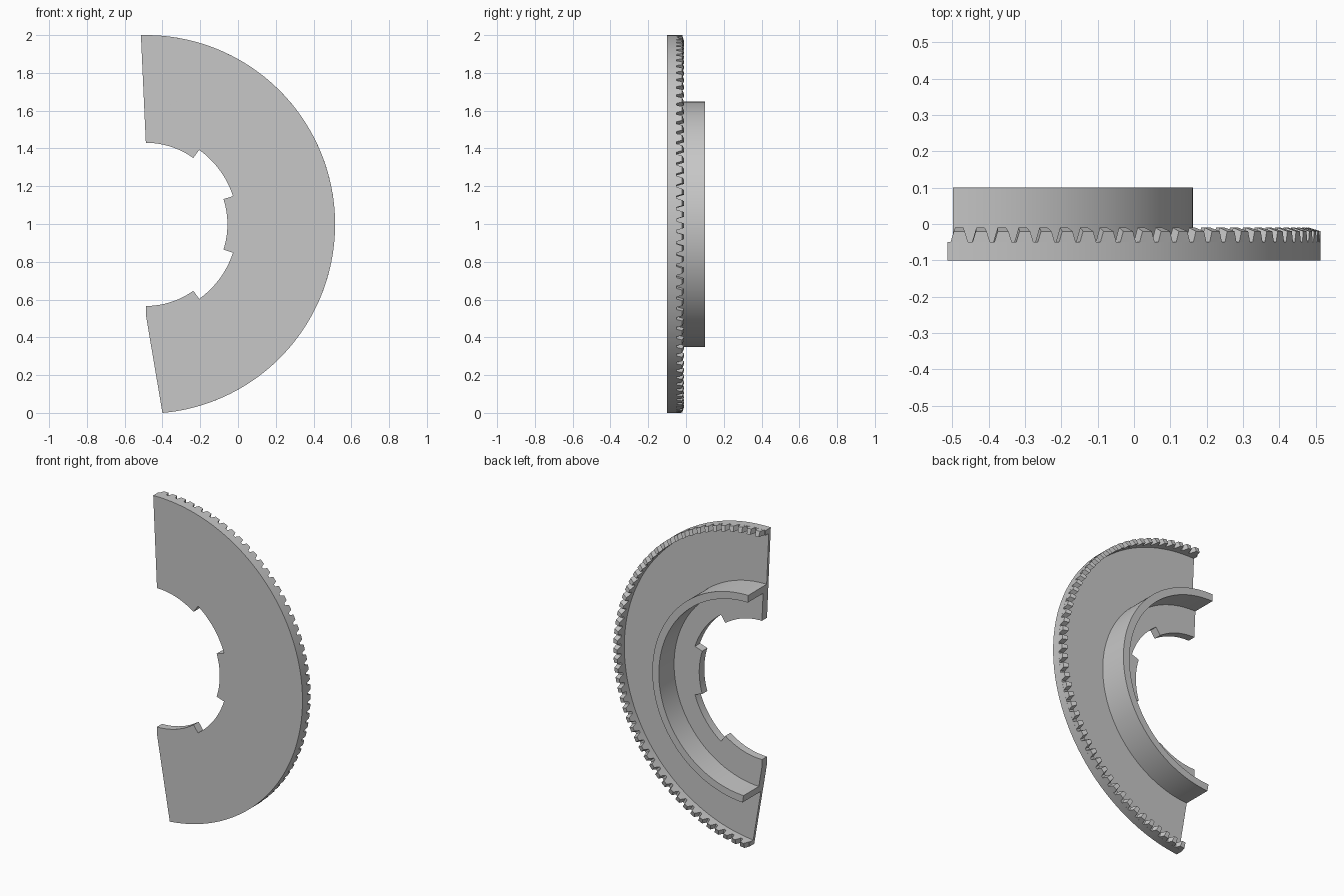
import bpy
import bmesh
import math

if "Cube" in bpy.data.objects:
    bpy.data.objects.remove(bpy.data.objects["Cube"])

CX, CZ = -0.488, 0.998          # centre of all arcs
R_OUT, R_RIM, R_IN, R_NOTCH = 1.002, 0.97, 0.432, 0.485
FRONT, WEB_BACK, RIM_BACK, RING_BACK = -0.1, -0.082, -0.05, 0.1
TIP_IN, TIP_OUT = -0.01, -0.02  # tooth tips slope down towards the outside

grey = bpy.data.materials.new("light_grey")
grey.diffuse_color = (0.57, 0.57, 0.57, 1)
grey.use_nodes = True
grey.node_tree.nodes["Principled BSDF"].inputs["Base Color"].default_value = grey.diffuse_color


def polar(r, deg):
    a = math.radians(deg)
    return (CX + r * math.cos(a), CZ + r * math.sin(a))


def arc(r, start, end, step=1.5):
    n = max(1, round(abs(end - start) / step))
    return [polar(r, start + (end - start) * i / n) for i in range(n + 1)]


def top_end(r):
    return 90 + math.degrees(math.asin(0.026 * max(0, r - R_IN) / 0.57 / r))


def low_end(r):
    return -90 + math.degrees(math.asin(0.088 * max(0, r - 0.478) / 0.524 / r))


def sector(r0, r1):
    return arc(r1, top_end(r1), low_end(r1)) + arc(r0, low_end(r0), top_end(r0))


def finish(name, bm):
    bmesh.ops.recalc_face_normals(bm, faces=bm.faces)
    mesh = bpy.data.meshes.new(name)
    bm.to_mesh(mesh)
    bm.free()
    mesh.materials.append(grey)
    obj = bpy.data.objects.new(name, mesh)
    bpy.context.collection.objects.link(obj)
    return obj


def smooth(obj):
    bpy.ops.object.select_all(action='DESELECT')
    obj.select_set(True)
    bpy.context.view_layer.objects.active = obj
    bpy.ops.object.shade_smooth_by_angle(angle=math.radians(15))


def extrude_outline(name, points, y0, y1):
    bm = bmesh.new()
    front = [bm.verts.new((x, y0, z)) for x, z in points]
    back = [bm.verts.new((x, y1, z)) for x, z in points]
    bm.faces.new(front)
    bm.faces.new(back[::-1])
    for i in range(len(points)):
        j = (i + 1) % len(points)
        bm.faces.new((front[i], front[j], back[j], back[i]))
    return finish(name, bm)


# Bore edge with two wide notches
bore = [polar(0.478, -90)] + arc(R_IN, -90, -54.4) + arc(R_NOTCH, -54.4, -18)
bore += arc(R_IN, -18, 18) + arc(R_NOTCH, 18, 54.4) + arc(R_IN, 54.4, 90)

# Thin half-disc web, thicker hub around the bore, rim band and collar
plate = extrude_outline("plate", arc(R_OUT, top_end(R_OUT), low_end(R_OUT)) + bore,
                        FRONT, WEB_BACK)
parts = [
    extrude_outline("hub", arc(0.63, top_end(0.63), low_end(0.63)) + bore, FRONT, RIM_BACK),
    extrude_outline("rim", sector(R_RIM, R_OUT), FRONT, RIM_BACK),
    extrude_outline("collar", sector(0.605, 0.65), FRONT, RING_BACK),
]

# Merge them into one solid body
for part in parts:
    mod = plate.modifiers.new("join_" + part.name, 'BOOLEAN')
    mod.operation = 'UNION'
    mod.solver = 'EXACT'
    mod.object = part
    bpy.context.view_layer.objects.active = plate
    bpy.ops.object.modifier_apply(modifier=mod.name)
    bpy.data.objects.remove(part)
smooth(plate)

# Crown teeth around the rim, trapezoid in section
PITCH = 360 / 104
bm = bmesh.new()
for k in range(51):
    mid = 89.6 - k * PITCH
    ends = []
    for r, tip in ((R_RIM, TIP_IN), (R_OUT, TIP_OUT)):
        half = 1.38 - 0.7 * (tip - RIM_BACK) / (TIP_IN - RIM_BACK)
        section = [(-1.38, RIM_BACK), (1.38, RIM_BACK), (half, tip), (-half, tip)]
        ring = []
        for da, y in section:
            x, z = polar(r, mid + da)
            ring.append(bm.verts.new((x, y, z)))
        ends.append(ring)
    inner, outer = ends
    bm.faces.new(inner)
    bm.faces.new(outer[::-1])
    for i in range(4):
        j = (i + 1) % 4
        bm.faces.new((inner[i], inner[j], outer[j], outer[i]))
smooth(finish("rim_teeth", bm))
